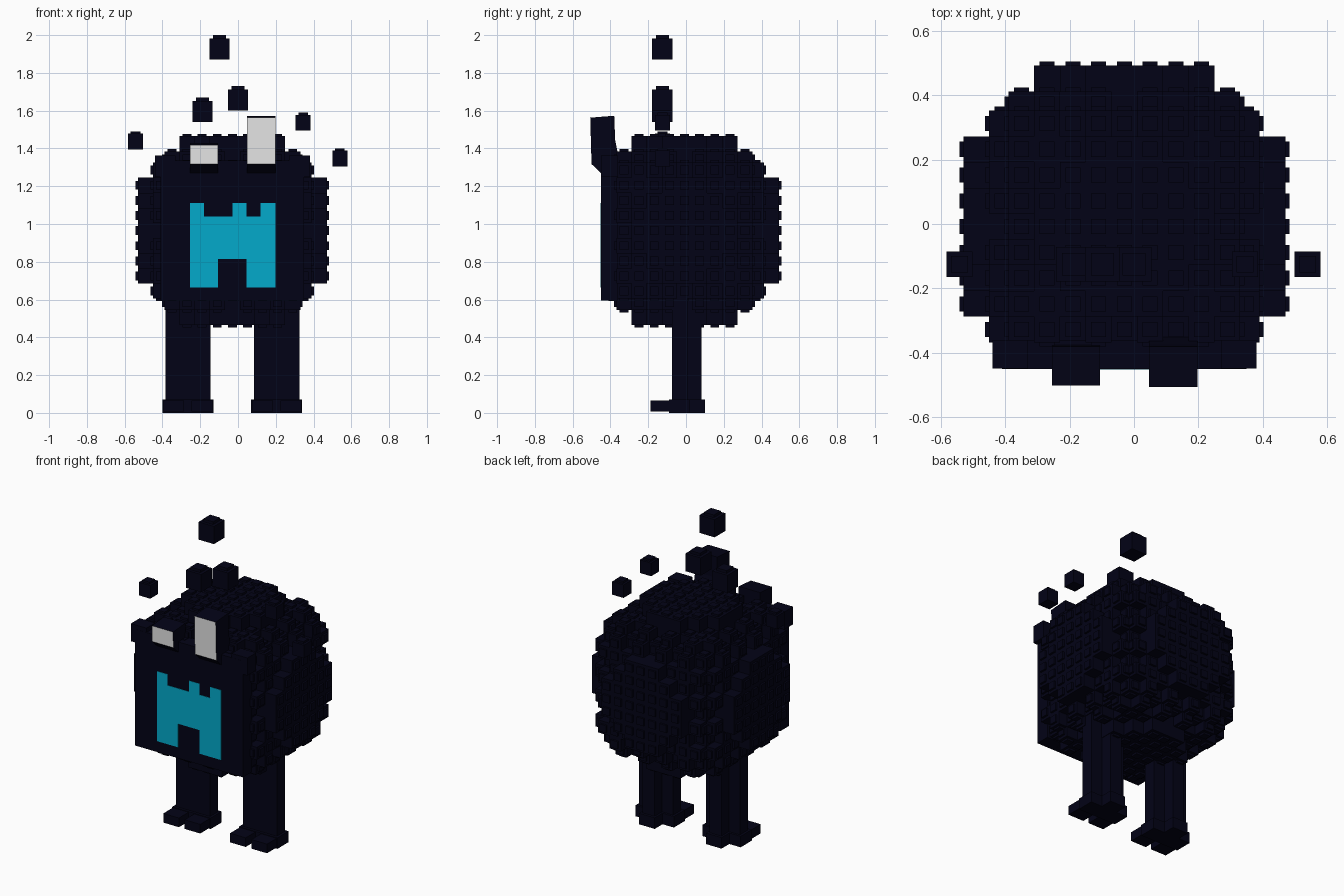
import bpy, bmesh
from mathutils import Vector

cube = bpy.data.objects.get("Cube")
if cube:
    bpy.data.objects.remove(cube, do_unlink=True)


def material(name, rgb):
    m = bpy.data.materials.new(name)
    m.use_nodes = True
    m.diffuse_color = (*rgb, 1)
    bsdf = m.node_tree.nodes["Principled BSDF"]
    bsdf.inputs["Base Color"].default_value = (*rgb, 1)
    bsdf.inputs["Roughness"].default_value = 0.8
    return m


NAVY = material("midnight navy", (0.0008, 0.0008, 0.008))
CYAN = material("mouth cyan", (0.001, 0.4, 0.6))
WHITE = material("eye white", (0.9, 0.9, 0.9))


def finish(name, bm, *mats):
    bmesh.ops.recalc_face_normals(bm, faces=bm.faces)
    me = bpy.data.meshes.new(name)
    bm.to_mesh(me)
    bm.free()
    for m in mats:
        me.materials.append(m)
    ob = bpy.data.objects.new(name, me)
    bpy.context.scene.collection.objects.link(ob)
    return ob


def add_box(bm, centre, half):
    verts = bmesh.ops.create_cube(bm, size=2)["verts"]
    for v in verts:
        v.co = Vector(centre) + Vector(a * b for a, b in zip(v.co, half))


def span_box(bm, x, y, z):
    add_box(bm, [sum(s) / 2 for s in (x, y, z)], [(s[1] - s[0]) / 2 for s in (x, y, z)])


def prism(bm, points, offset):
    face = bm.faces.new([bm.verts.new(p) for p in points])
    ext = bmesh.ops.extrude_face_region(bm, geom=[face])["geom"]
    for v in ext:
        if isinstance(v, bmesh.types.BMVert):
            v.co += Vector(offset)


# Round body of studded blocks, flat at the front, with gapped rows on the diagonals
PITCH, STUD = 0.08, 0.0235
CENTRE = Vector((-0.03, -0.008, 0.965))
bm = bmesh.new()
steps = range(-6, 7)
for cell in [(i, j, k) for i in steps for j in steps for k in steps if j > -6]:
    r2 = sum(c * c for c in cell)
    size = [abs(c) for c in cell]
    low, mid, top = sorted(size)
    if (mid, top) == (4, 5):
        if low not in (1, 3):
            continue
    elif not 14 < r2 < 49:
        continue
    pos = CENTRE + Vector(cell) * PITCH
    if mid < top:
        axis = size.index(top)
        pos[axis] -= 0.02 if cell[axis] > 0 else -0.02
    add_box(bm, pos, [PITCH / 2] * 3)
    if r2 > 24:
        for a in range(3):
            if size[a] >= top - 1:
                half = [STUD] * 3
                half[a] = PITCH / 2 + 0.0125
                add_box(bm, pos, half)
finish("body", bm, NAVY)

# Flat face slab with a block at each upper corner
bm = bmesh.new()
span_box(bm, (-0.41, 0.35), (-0.45, -0.36), (0.595, 1.335))
finish("face_slab", bm, NAVY)
for name, x in (("right", -0.385), ("left", 0.325)):
    bm = bmesh.new()
    span_box(bm, (x - 0.055, x + 0.055), (-0.449, -0.36), (1.25, 1.362))
    finish(name + "_corner_block", bm, NAVY)

# Notched mouth plate
bm = bmesh.new()
outline = [(-0.255, 0.665), (-0.105, 0.665), (-0.105, 0.815), (0.045, 0.815),
           (0.045, 0.665), (0.198, 0.665), (0.198, 1.11), (0.12, 1.11),
           (0.12, 1.04), (0.045, 1.04), (0.045, 1.11), (-0.03, 1.11),
           (-0.03, 1.04), (-0.18, 1.04), (-0.18, 1.11), (-0.255, 1.11)]
prism(bm, [(x, -0.448, z) for x, z in outline], (0, -0.004, 0))
finish("mouth", bm, CYAN)


# Eye stalks with a white front face
def eye(name, x0, x1, top, front):
    bm = bmesh.new()
    profile = [(-0.45, 1.27), (-0.5, 1.317), (front, top), (-0.38, top + 0.01),
               (-0.375, top - 0.12), (-0.34, 1.27)]
    prism(bm, [(x0, y, z) for y, z in profile], (x1 - x0, 0, 0))
    bmesh.ops.recalc_face_normals(bm, faces=bm.faces)
    for f in bm.faces:
        f.material_index = int(f.normal.y < -0.9)
    finish(name, bm, NAVY, WHITE)


eye("right_eye", -0.255, -0.105, 1.418, -0.502)
eye("left_eye", 0.047, 0.198, 1.563, -0.507)

# T-shaped legs and two-toed feet
for name, x in (("right", -0.265), ("left", 0.205)):
    bm = bmesh.new()
    span_box(bm, (x - 0.12, x + 0.12), (-0.073, 0.008), (0.05, 0.62))
    span_box(bm, (x - 0.042, x + 0.042), (-0.06, 0.083), (0.05, 0.62))
    finish(name + "_leg", bm, NAVY)
    bm = bmesh.new()
    span_box(bm, (x - 0.135, x + 0.135), (-0.09, 0.022), (0, 0.07))
    span_box(bm, (x - 0.055, x + 0.055), (-0.08, 0.1), (0, 0.07))
    for side in (-1, 1):
        add_box(bm, (x + side * 0.075, -0.13, 0.037), (0.055, 0.057, 0.029))
    finish(name + "_foot", bm, NAVY)

# Floating studded blocks above the body
floaters = [(-0.098, 1.87, 0.054), (0, 1.6, 0.054), (-0.188, 1.54, 0.054),
            (0.345, 1.495, 0.04), (-0.542, 1.395, 0.04), (0.539, 1.305, 0.04)]
for n, (x, z, h) in enumerate(floaters):
    bm = bmesh.new()
    add_box(bm, (x, -0.125, z + 1.04 * h), (h, h, 1.04 * h))
    add_box(bm, (x, -0.125, z + 1.2 * h), (h * 0.65, h * 0.65, 1.2 * h))
    finish(f"floating_block_{n + 1}", bm, NAVY)
